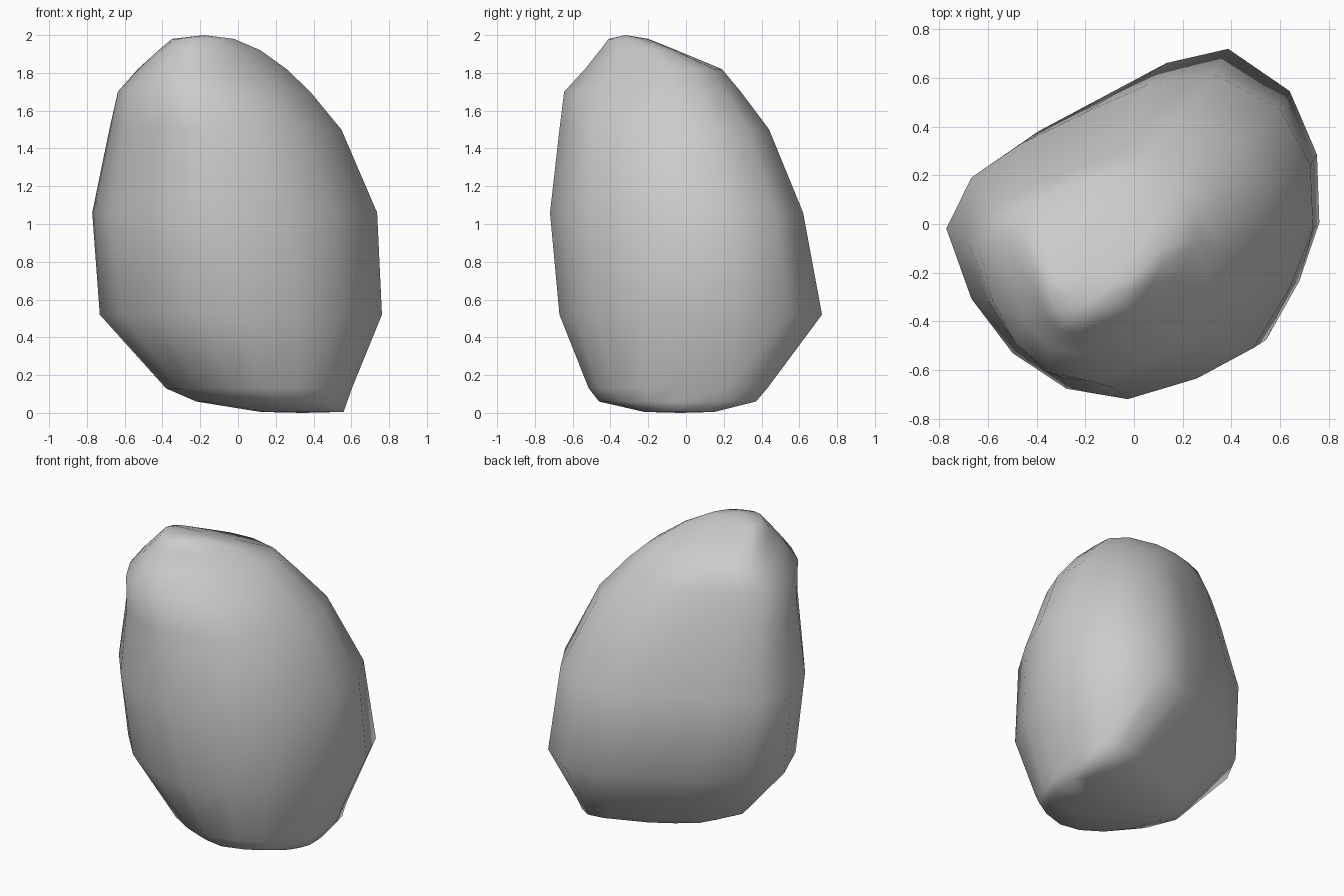
import bpy, bmesh

if "Cube" in bpy.data.objects:
    bpy.data.objects.remove(bpy.data.objects["Cube"])

# Plan outline of the boulder: flat on the back left, rounded elsewhere
OUTLINE = [(-.77, -.02), (-.65, -.32), (-.46, -.54), (-.22, -.68), (.04, -.72),
           (.32, -.64), (.54, -.52), (.68, -.27), (.765, -.02), (.755, .27),
           (.64, .54), (.38, .72), (.12, .66), (-.15, .515), (-.42, .37), (-.65, .21)]

# Levels: height, x and y extents the outline is fitted to,
# lean towards the back left, extra fullness of the back right corner
LEVELS = [
    (0.005, .12, .56, -.22, .15, 0, .05),
    (0.06, -.22, .58, -.46, .37, 0, .12),
    (0.13, -.38, .605, -.515, .43, 0, .10),
    (0.52, -.73, .765, -.67, .72, 0, 0),
    (1.06, -.77, .74, -.72, .62, .05, 0),
    (1.50, -.68, .55, -.67, .44, .06, 0),
    (1.70, -.635, .385, -.645, .29, .09, 0),
    (1.82, -.53, .26, -.535, .19, .11, 0),
    (1.92, -.42, .12, -.455, -.05, .09, 0),
    (1.98, -.35, -.02, -.41, -.20, .04, 0),
]


def fit(p, x0, x1, y0, y1, lean, corner):
    a, b = p[0] / .768, p[1] / .72
    full = corner if a > 0 and b > 0 else 0
    return ((x0 + x1) / 2 + a * (x1 - x0) / 2 + (full - lean) * (1 - a * a),
            (y0 + y1) / 2 + b * (y1 - y0) / 2 + (full + lean) * (1 - b * b))


# Loft the levels, closing with a centre point at each end
bm = bmesh.new()
rings = [[bm.verts.new((*fit(p, *ext), z)) for p in OUTLINE] for z, *ext in LEVELS]
n = len(OUTLINE)
for low, high in zip(rings, rings[1:]):
    for i in range(n):
        j = (i + 1) % n
        bm.faces.new((low[i], low[j], high[j], high[i]))
base = bm.verts.new((.34, -.03, 0))
apex = bm.verts.new((-.18, -.32, 2))
for i in range(n):
    j = (i + 1) % n
    bm.faces.new((rings[0][j], rings[0][i], base))
    bm.faces.new((rings[-1][i], rings[-1][j], apex))
bmesh.ops.recalc_face_normals(bm, faces=bm.faces)
for f in bm.faces:
    f.smooth = True

mesh = bpy.data.meshes.new("boulder")
bm.to_mesh(mesh)
bm.free()
boulder = bpy.data.objects.new("boulder", mesh)
bpy.context.collection.objects.link(boulder)
